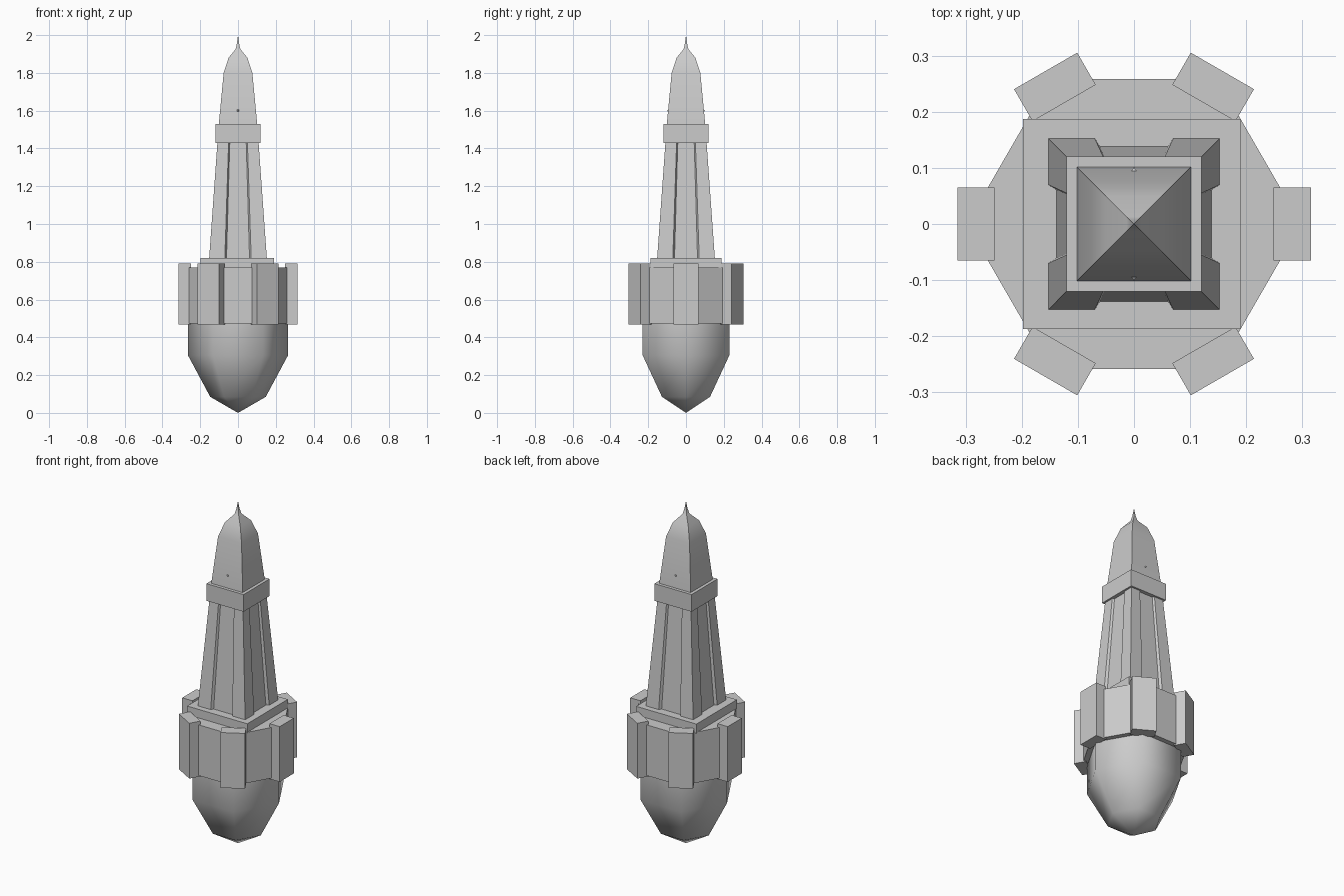
import bpy, math
from mathutils import Matrix, Vector

if "Cube" in bpy.data.objects:
    bpy.data.objects.remove(bpy.data.objects["Cube"])

grey = bpy.data.materials.new("stone grey")
grey.diffuse_color = (0.6, 0.6, 0.6, 1)
grey.use_nodes = True
grey.node_tree.nodes["Principled BSDF"].inputs["Base Color"].default_value = grey.diffuse_color


def make(name, verts, faces, smooth=None):
    me = bpy.data.meshes.new(name)
    me.from_pydata(verts, [], faces)
    me.materials.append(grey)
    ob = bpy.data.objects.new(name, me)
    bpy.context.collection.objects.link(ob)
    if smooth:
        bpy.ops.object.select_all(action='DESELECT')
        ob.select_set(True)
        bpy.context.view_layer.objects.active = ob
        bpy.ops.object.shade_smooth_by_angle(angle=math.radians(smooth))
    return ob


def loft(name, outline, levels, smooth=None):
    """Stack scaled copies of an outline at (scale, z); scale 0 makes a point."""
    verts, rings, faces = [], [], []
    n = len(outline)
    for s, z in levels:
        start = len(verts)
        if s == 0:
            verts.append((0, 0, z))
            rings.append([start] * n)
        else:
            verts += [(x * s, y * s, z) for x, y in outline]
            rings.append(list(range(start, start + n)))
    for a, b in zip(rings, rings[1:]):
        for i in range(n):
            j = (i + 1) % n
            quad = [a[i], a[j], b[j], b[i]]
            faces.append(list(dict.fromkeys(quad)))
    if levels[0][0]:
        faces.append(rings[0][::-1])
    if levels[-1][0]:
        faces.append(rings[-1])
    return make(name, verts, faces, smooth)


def rect(x0, x1, y0, y1):
    return [(x0, y0), (x1, y0), (x1, y1), (x0, y1)]


hexagon = [(math.cos(math.radians(60 * i)), math.sin(math.radians(60 * i))) for i in range(6)]
square = rect(-1, 1, -1, 1)

# Pointed six-sided bottom and the drum above it
loft("pointed_base", hexagon, [(0, 0.0), (0.147, 0.085), (0.265, 0.305), (0.265, 0.5)], 65)
loft("hexagonal_drum", hexagon, [(0.298, 0.474), (0.298, 0.77)], 59)

# Six upright blocks on the drum corners
for i in range(6):
    turn = Matrix.Rotation(math.radians(60 * i), 2)
    pts = [tuple(turn @ Vector(p)) for p in rect(0.249, 0.315, -0.065, 0.065)]
    loft(f"corner_block_{i + 1}", pts, [(1, 0.467), (1, 0.79)])

# Square plinth
loft("plinth", rect(-0.198, 0.191, -0.187, 0.187), [(1, 0.765), (1, 0.82)])

# Tapered shaft with a shallow channel down each side
side = [(-0.153, -0.153), (-0.07, -0.153), (-0.061, -0.138), (0.061, -0.138), (0.07, -0.153)]
shaft = []
for i in range(4):
    turn = Matrix.Rotation(math.radians(90 * i), 2)
    shaft += [tuple(turn @ Vector(p)) for p in side]
loft("channelled_shaft", shaft, [(1, 0.815), (0.71, 1.435)])

# Collar and four-sided spire
loft("collar", square, [(0.12, 1.43), (0.12, 1.53)])
loft("spire", square, [(0.102, 1.525), (0.076, 1.8), (0.05, 1.88), (0.013, 1.925),
                       (0.006, 1.955), (0, 2.0)], 40)

# Tiny studs low on the front and back of the spire
for name, s in (("front_stud", -1), ("back_stud", 1)):
    y, w, z = 0.093 * s, 0.006, 1.6
    base = [(-w, y, z - w), (w, y, z - w), (w, y, z + w), (-w, y, z + w), (0, y + 0.008 * s, z)]
    tris = [(0, 1, 4), (1, 2, 4), (2, 3, 4), (3, 0, 4), (3, 2, 1, 0)]
    make(name, base, tris if s < 0 else [t[::-1] for t in tris])
